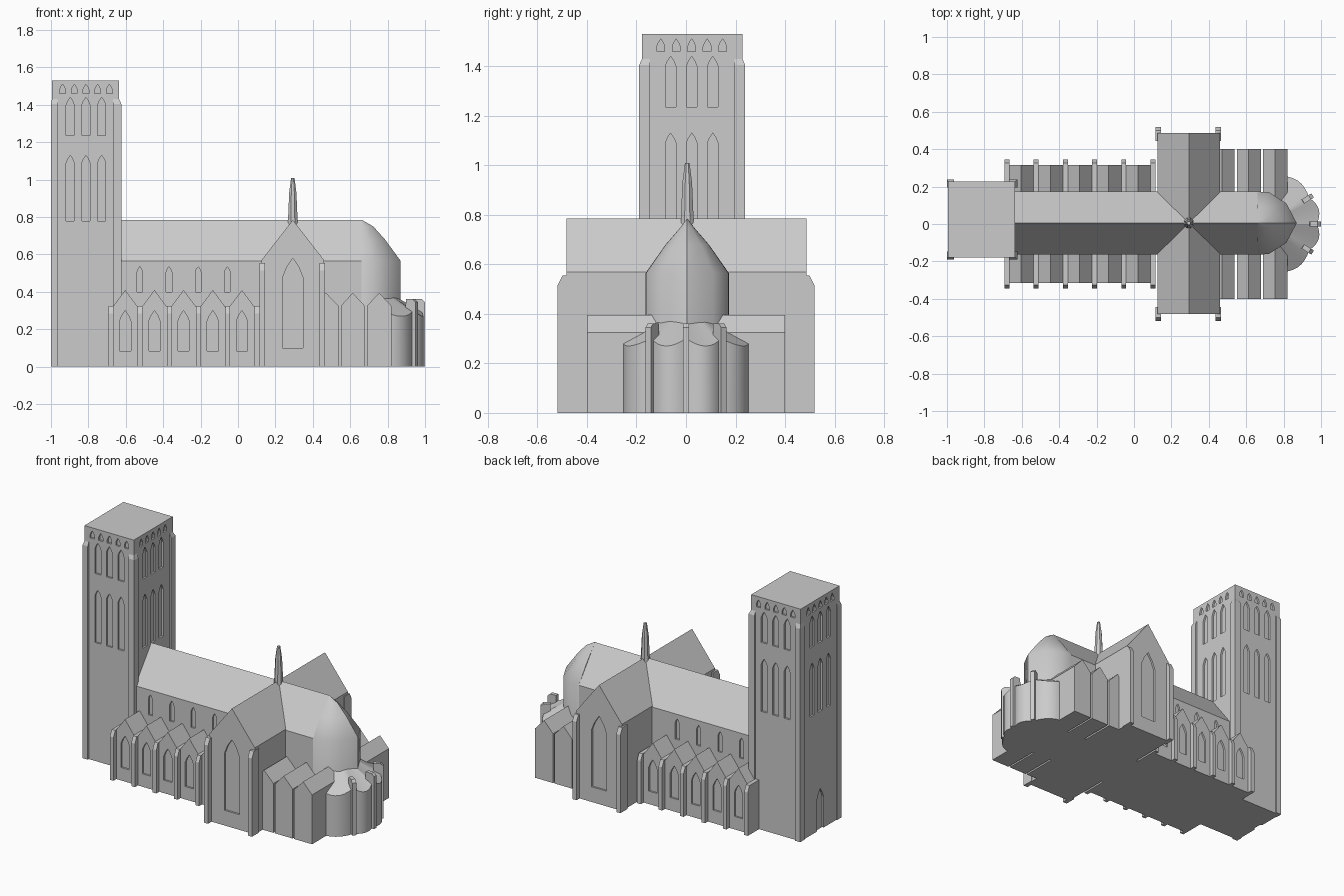
import bpy, bmesh, math
from mathutils import Vector

if "Cube" in bpy.data.objects:
    bpy.data.objects.remove(bpy.data.objects["Cube"])

stone = bpy.data.materials.new("grey stone")
stone.diffuse_color = (0.6, 0.6, 0.6, 1)
stone.use_nodes = True
stone.node_tree.nodes["Principled BSDF"].inputs["Base Color"].default_value = stone.diffuse_color
CY = 0.005  # centre line of the main roof


def add_prism(bm, pts, axis, a, b):
    """Extrude a 2D outline from a to b along an axis (other two axes in x,y,z order)."""
    def place(p, t):
        return {'x': (t, p[0], p[1]), 'y': (p[0], t, p[1]), 'z': (p[0], p[1], t)}[axis]
    lo = [bm.verts.new(place(p, a)) for p in pts]
    hi = [bm.verts.new(place(p, b)) for p in pts]
    n = len(pts)
    bm.faces.new(lo)
    bm.faces.new(hi[::-1])
    for i in range(n):
        bm.faces.new((lo[i], hi[i], hi[(i + 1) % n], lo[(i + 1) % n]))


def finish(name, bm, smooth=None):
    bmesh.ops.recalc_face_normals(bm, faces=bm.faces)
    me = bpy.data.meshes.new(name)
    bm.to_mesh(me)
    bm.free()
    me.materials.append(stone)
    ob = bpy.data.objects.new(name, me)
    bpy.context.collection.objects.link(ob)
    if smooth:
        bpy.ops.object.select_all(action='DESELECT')
        ob.select_set(True)
        bpy.context.view_layer.objects.active = ob
        bpy.ops.object.shade_smooth_by_angle(angle=math.radians(smooth))
    return ob


def prism(name, pts, axis, a, b):
    bm = bmesh.new()
    add_prism(bm, pts, axis, a, b)
    return finish(name, bm)


def gable(c, half, eave, peak):
    return [(c - half, 0), (c + half, 0), (c + half, eave), (c, peak), (c - half, eave)]


def lancet(c, w, z0, z1):
    """Pointed window outline."""
    zs = z1 - w * 0.95
    return [(c - w / 2, z0), (c + w / 2, z0), (c + w / 2, zs), (c + w * .3, zs + w * .5),
            (c, z1), (c - w * .3, zs + w * .5), (c - w / 2, zs)]


def recess(ob, windows, depth=0.012):
    """Cut recesses: each window is (outline, axis, wall coordinate)."""
    bm = bmesh.new()
    for pts, axis, t in windows:
        add_prism(bm, pts, axis, t - depth, t + depth)
    cutter = finish(ob.name + "_cutter", bm)
    cutter.hide_render = True
    cutter.hide_viewport = True
    mod = ob.modifiers.new("windows", 'BOOLEAN')
    mod.operation, mod.solver, mod.object = 'DIFFERENCE', 'EXACT', cutter


def buttress(name, x, y, sy, width, reach, top, back=0.04):
    """Pier standing out along y with a sloped cap."""
    pts = [(y - sy * back, 0), (y + sy * reach, 0), (y + sy * reach, top - 0.04),
           (y + sy * reach * 0.4, top), (y - sy * back, top)]
    prism(name, pts, 'x', x - width / 2, x + width / 2)


# Tower with recessed windows on all sides and a west door
X0, X1, Y0, Y1 = -0.995, -0.635, -0.178, 0.228
tower = prism("tower", [(X0, Y0), (X1, Y0), (X1, Y1), (X0, Y1)], 'z', 0, 1.53)
wins = []
for axis, c, step, walls in (('y', -0.813, 0.084, (Y0, Y1)), ('x', 0.023, 0.085, (X0, X1))):
    for wall in walls:
        for i in (-1, 0, 1):
            wins.append((lancet(c + i * step, 0.043, 1.235, 1.44), axis, wall))
            wins.append((lancet(c + i * step, 0.043, 0.78, 1.13), axis, wall))
        for i in range(-2, 3):
            wins.append((lancet(c + i * 0.0625, 0.032, 1.46, 1.51), axis, wall))
wins.append((lancet(0.023, 0.07, -0.01, 0.27), 'x', X0))
recess(tower, wins)

# Tower corner piers with sloped tops
for i, (x, sx) in enumerate(((X0, -1), (X1, 1))):
    for j, (y, sy) in enumerate(((Y0, -1), (Y1, 1))):
        bm = bmesh.new()
        out = 0.005 if sx < 0 else 0.011
        lo, hi = [], []
        for z, ox, oy, ring in ((0, out, 0.011, 'a'), (1.405, out, 0.011, 'b'), (1.43, 0, 0, 'c')):
            pts = [(x - sx * 0.032, y - sy * 0.032), (x + sx * ox, y - sy * 0.032),
                   (x + sx * ox, y + sy * oy), (x - sx * 0.032, y + sy * oy)]
            hi = [bm.verts.new((*p, z)) for p in pts]
            if lo:
                for k in range(4):
                    bm.faces.new((lo[k], lo[(k + 1) % 4], hi[(k + 1) % 4], hi[k]))
            else:
                bm.faces.new(hi)
            lo = hi
        bm.faces.new(hi)
        finish(f"tower_pier_{i}{j}", bm)

# Nave and choir body with pitched roof
nave = prism("nave", gable(CY, 0.168, 0.565, 0.785), 'x', -0.64, 0.66)
bays = [-0.603 + 0.156 * i for i in range(5)]
recess(nave, [(lancet(x + 0.078, 0.03, 0.40, 0.535), 'y', CY + s * 0.168)
              for x in bays[:4] for s in (-1, 1)])

# Rounded east end: wall, eaves, curved roof rings rising to the ridge end
bm = bmesh.new()
plan = [(0.0, -0.168), (0.06, -0.166), (0.155, -0.105), (0.21, 0), (0.155, 0.105), (0.06, 0.166), (0.0, 0.168)]
rings = []
for z, sx, sy in ((0, 1, 1), (0.565, 1, 1), (0.68, 0.6, 0.52), (0.75, 0.3, 0.16), (0.785, 0.01, 0.003)):
    rings.append([bm.verts.new((0.66 + px * sx, CY + py * sy, z)) for px, py in plan])
for a, b in zip(rings, rings[1:]):
    for k in range(6):
        bm.faces.new((a[k], a[k + 1], b[k + 1], b[k]))
bm.faces.new(rings[0])
bm.faces.new(rings[-1])
bm.faces.new([r[0] for r in rings] + [r[-1] for r in rings[::-1]])
finish("apse", bm, 35)

# Transept with one tall window at each end
transept = prism("transept", gable(0.293, 0.167, 0.57, 0.785), 'y', -0.482, 0.487)
recess(transept, [(lancet(0.293, 0.108, 0.1, 0.58), 'y', y) for y in (-0.482, 0.487)])

for s, side in ((-1, "south"), (1, "north")):
    # Side aisle: gabled bays with windows, separated by buttresses
    for i, x in enumerate(bays):
        bay = prism(f"{side}_aisle_bay_{i}", gable(x, 0.078, 0.305, 0.41), 'y', s * 0.1, s * 0.315)
        recess(bay, [(lancet(x, 0.06, 0.085, 0.30), 'y', s * 0.315)])
    for i in range(6):
        buttress(f"{side}_aisle_buttress_{i}", -0.679 + 0.156 * i, s * 0.315, s, 0.026, 0.03, 0.325, 0.16)
    for i, x in enumerate((0.13, 0.45)):
        buttress(f"{side}_transept_buttress_{i}", x, s * 0.485, s, 0.03, 0.034, 0.555)
    # Choir chapels
    for i, (a, c, b) in enumerate(((0.41, 0.47, 0.538), (0.55, 0.613, 0.678), (0.689, 0.755, 0.82))):
        prism(f"{side}_choir_chapel_{i}", [(a, 0), (b, 0), (b, 0.325), (c, 0.395), (a, 0.325)],
              'y', s * 0.1, s * 0.4)

# Lobed walkway around the east end with a sloping roof
bm = bmesh.new()
stops = [-80, -33, 0, 33, 80]
outer = []
for a, b in zip(stops, stops[1:]):
    for k in range(8):
        t = k / 8
        outer.append((a + (b - a) * t, 0.257 + 0.022 * math.sin(math.pi * t), 0.3 - 0.03 * math.sin(math.pi * t)))
outer.append((80, 0.257, 0.3))
rows = []
for ang, r, z in outer:
    d = Vector((math.cos(math.radians(ang)), math.sin(math.radians(ang)), 0))
    o = Vector((0.72, 0, 0))
    rows.append([bm.verts.new(p) for p in (o + d * 0.08, o + d * r, o + d * r + Vector((0, 0, z)),
                                           o + d * 0.12 + Vector((0, 0, 0.375)))])
for a, b in zip(rows, rows[1:]):
    for k in range(4):
        bm.faces.new((a[k], b[k], b[(k + 1) % 4], a[(k + 1) % 4]))
bm.faces.new(rows[0])
bm.faces.new(rows[-1])
finish("ambulatory", bm, 25)

# Radial buttresses around the east end
for i, ang in enumerate((-33, 0, 33)):
    bm = bmesh.new()
    add_prism(bm, [(0.21, 0), (0.28, 0), (0.28, 0.345), (0.262, 0.362), (0.22, 0.362)], 'y', -0.013, 0.013)
    ob = finish(f"east_buttress_{i}", bm)
    ob.location.x = 0.72
    ob.rotation_euler.z = math.radians(ang)

# Slender spire over the crossing
bm = bmesh.new()
lo = None
for r, z in ((0.03, 0.73), (0.027, 0.80), (0.021, 0.93), (0.01, 1.01)):
    ring = [bm.verts.new((0.293 + r * math.cos(k * math.pi / 4 + math.pi / 8),
                          CY + r * math.sin(k * math.pi / 4 + math.pi / 8), z)) for k in range(8)]
    if lo:
        for k in range(8):
            bm.faces.new((lo[k], lo[(k + 1) % 8], ring[(k + 1) % 8], ring[k]))
    else:
        bm.faces.new(ring)
    lo = ring
bm.faces.new(lo)
finish("spire", bm)
